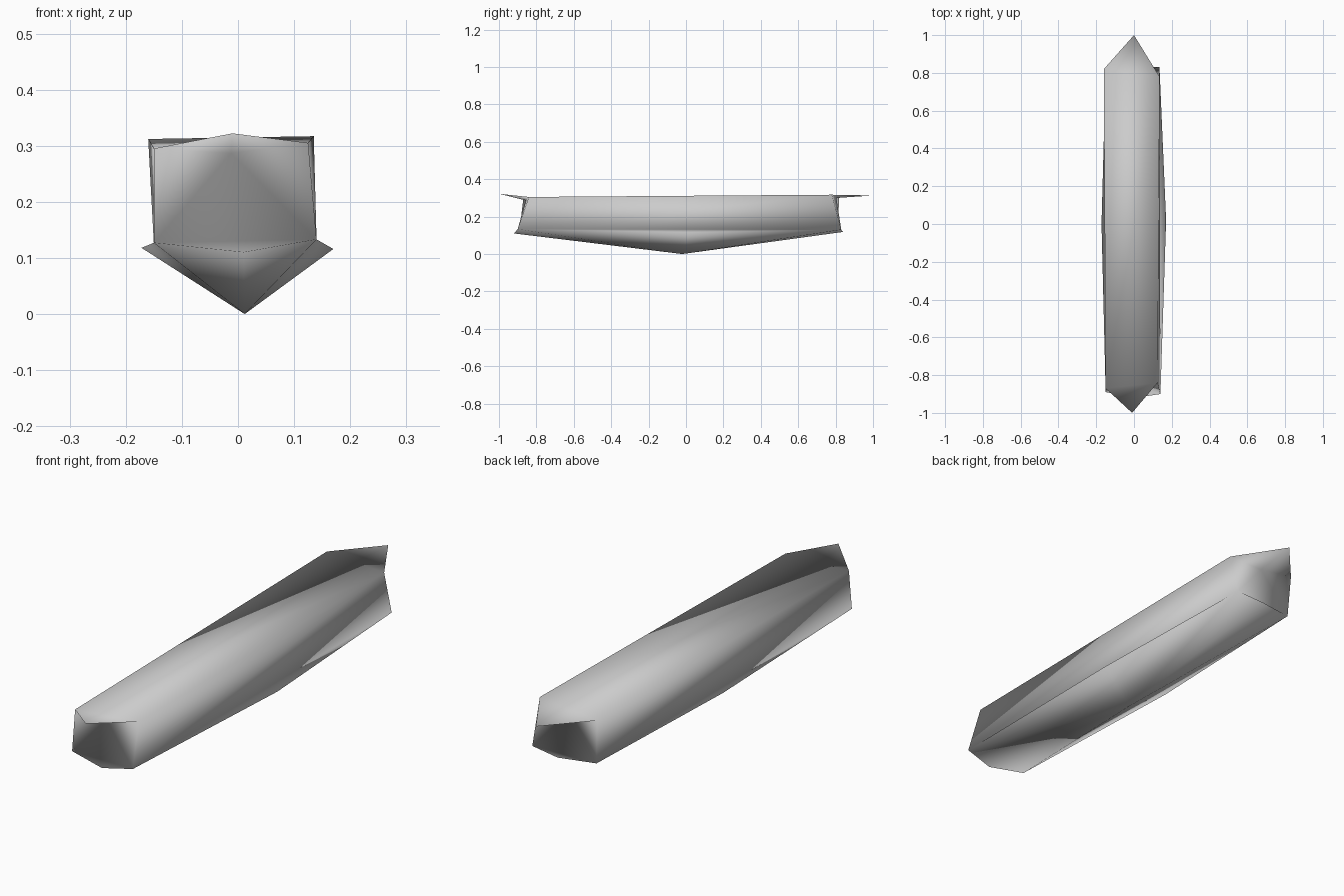
import bpy
import bmesh

cube = bpy.data.objects.get("Cube")
if cube:
    bpy.data.objects.remove(cube, do_unlink=True)

# Plain grey stone
grey = bpy.data.materials.new("stone_grey")
grey.use_nodes = True
colour = (0.6, 0.6, 0.6, 1)
grey.diffuse_color = colour
grey.node_tree.nodes["Principled BSDF"].inputs["Base Color"].default_value = colour

bm = bmesh.new()


def ring(points):
    return [bm.verts.new(p) for p in points]


# Skewed long block: corners run front left, front right, back right, back left
top = ring([(-0.15, -0.87, 0.295), (0.125, -0.84, 0.305),
            (0.135, 0.78, 0.317), (-0.16, 0.82, 0.312)])
low = ring([(-0.15, -0.89, 0.127), (0.14, -0.90, 0.133),
            (0.135, 0.83, 0.13), (-0.15, 0.81, 0.125)])

# Pointed tips: two on the top slab, four flaring round the base, one keel
top_tips = ring([(-0.01, -1, 0.322), (0, 1, 0.313)])
low_tips = ring([(0.01, -0.92, 0.11), (0.17, 0.02, 0.116),
                 (0.01, 0.84, 0.118), (-0.172, 0, 0.118)])
keel = bm.verts.new((0.012, -0.02, 0))

# Top face and the thin undersides of its tips
bm.faces.new(top)
for i, tip in zip((0, 2), top_tips):
    a, b = top[i], top[i + 1]
    bm.faces.new((a, tip, b))

# The top tips are thickened by a shallow recess vertex on the wall below them
for i in range(4):
    j = (i + 1) % 4
    if i in (0, 2):
        tip = top_tips[i // 2]
        a, b = top[i], top[j]
        mid = bm.verts.new((a.co + b.co) / 2 - (a.co - low[i].co) * 0.08)
        bm.faces.new((a, mid, tip))
        bm.faces.new((mid, b, tip))
        bm.faces.new((low[i], mid, a))
        bm.faces.new((low[j], b, mid))
        bm.faces.new((low[i], low[j], mid))
    else:
        bm.faces.new((low[i], low[j], top[j], top[i]))
    # Base flare and the faces running down to the keel
    flare = low_tips[i]
    bm.faces.new((low[i], flare, low[j]))
    bm.faces.new((low[i], keel, flare))
    bm.faces.new((flare, keel, low[j]))

bmesh.ops.recalc_face_normals(bm, faces=bm.faces[:])
for f in bm.faces:
    f.smooth = True

mesh = bpy.data.meshes.new("pointed_beam")
bm.to_mesh(mesh)
bm.free()
mesh.materials.append(grey)
beam = bpy.data.objects.new("pointed_beam", mesh)
bpy.context.collection.objects.link(beam)
